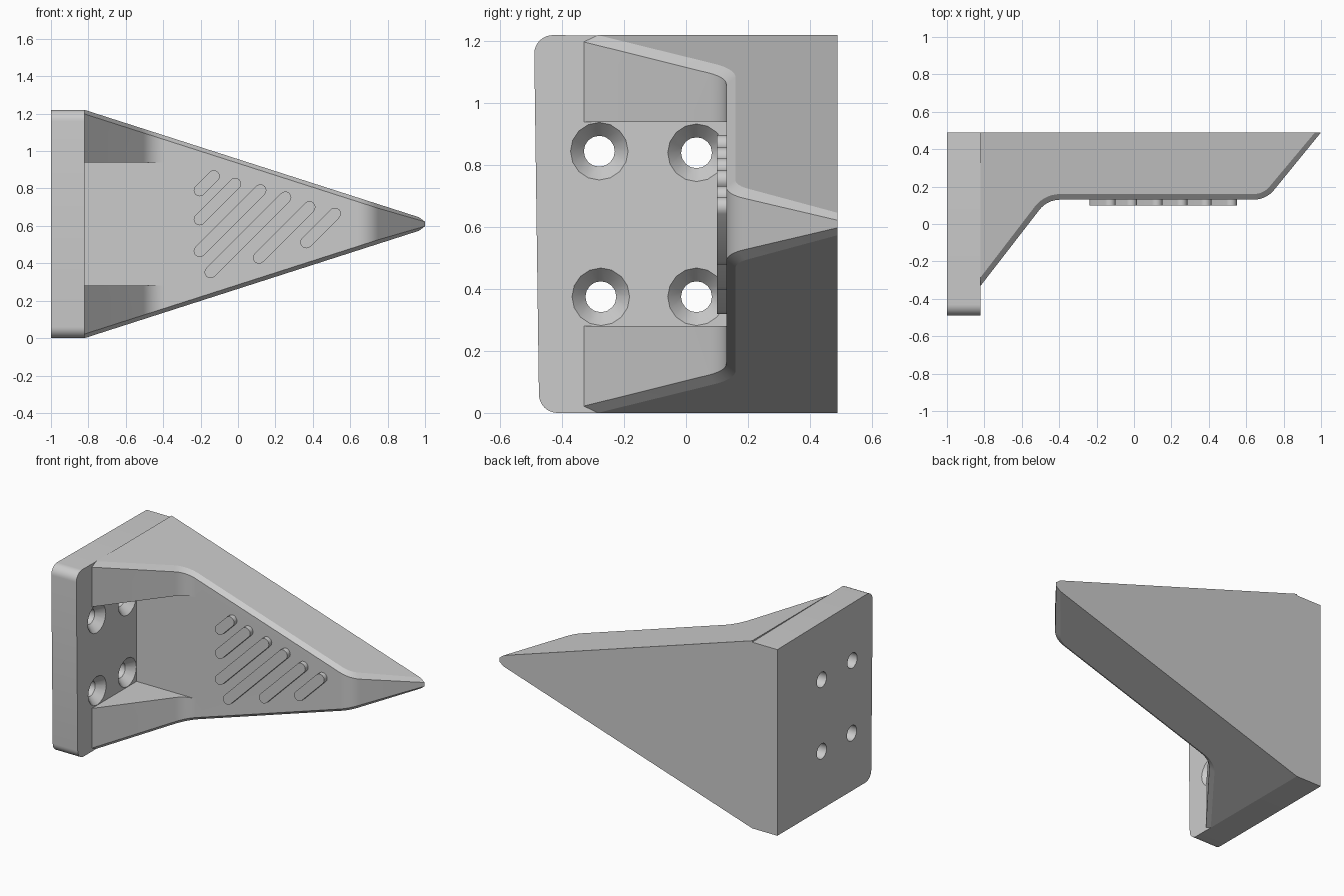
import bpy, bmesh, math
from mathutils import Vector

if "Cube" in bpy.data.objects:
    bpy.data.objects.remove(bpy.data.objects["Cube"])

grey = bpy.data.materials.new("light grey")
grey.use_nodes = True
colour = (0.6, 0.6, 0.6, 1)
grey.diffuse_color = colour
grey.node_tree.nodes["Principled BSDF"].inputs["Base Color"].default_value = colour

FACE_X, BACK_Y, MID_Z = -0.82, 0.49, 0.61
FLOOR_Y, CHAMFER = 0.13, 0.03


def make_object(name, bm):
    bmesh.ops.remove_doubles(bm, verts=bm.verts, dist=0.0001)
    bmesh.ops.recalc_face_normals(bm, faces=bm.faces)
    mesh = bpy.data.meshes.new(name)
    bm.to_mesh(mesh)
    bm.free()
    mesh.materials.append(grey)
    obj = bpy.data.objects.new(name, mesh)
    bpy.context.collection.objects.link(obj)
    return obj


def prism(name, outline, offset):
    """Extrude a planar outline along an offset."""
    bm = bmesh.new()
    face = bm.faces.new([bm.verts.new(p) for p in outline])
    moved = bmesh.ops.extrude_face_region(bm, geom=[face])["geom"]
    bmesh.ops.translate(bm, vec=offset,
                        verts=[v for v in moved if isinstance(v, bmesh.types.BMVert)])
    return make_object(name, bm)


def arc(cx, cy, r, start, end, steps):
    for i in range(steps + 1):
        a = math.radians(start + (end - start) * i / steps)
        yield cx + r * math.cos(a), cy + r * math.sin(a)


def cut(obj, cutter):
    mod = obj.modifiers.new("cut", "BOOLEAN")
    mod.operation, mod.solver, mod.object = "DIFFERENCE", "EXACT", cutter
    cutter.hide_render = True
    bpy.context.view_layer.objects.active = obj
    bpy.ops.object.modifier_apply(modifier=mod.name)
    bpy.data.objects.remove(cutter)


def smooth(obj):
    bpy.ops.object.select_all(action="DESELECT")
    obj.select_set(True)
    bpy.context.view_layer.objects.active = obj
    bpy.ops.object.shade_smooth_by_angle(angle=math.radians(28))


# Mounting plate with two rounded front corners
outline = [(BACK_Y, 0), (BACK_Y, 1.21)]
outline += arc(-0.43, 1.16, 0.06, 90, 180, 8)
outline += arc(-0.415, 0.06, 0.06, 180, 270, 8)
plate = prism("mounting_plate", [(-1, y, z) for y, z in outline], (1 + FACE_X, 0, 0))

# Four countersunk screw holes
for y, z in ((-0.28, 0.845), (0.034, 0.84), (-0.275, 0.375), (0.034, 0.375)):
    bm = bmesh.new()
    rings = []
    for x, r in ((-1.1, 0.05), (FACE_X - 0.05, 0.05), (FACE_X, 0.093), (FACE_X + 0.01, 0.093)):
        circle = list(arc(y, z, r, 0, 360, 16))[:-1]
        rings.append([bm.verts.new((x, *p)) for p in circle])
    for a, b in zip(rings, rings[1:]):
        for i in range(len(a)):
            bm.faces.new((a[i - 1], a[i], b[i], b[i - 1]))
    bm.faces.new(rings[0])
    bm.faces.new(rings[-1])
    cut(plate, make_object("screw_cutter", bm))
smooth(plate)


# Tapering arm: front profile seen from above, with a chamfered rim
def half_height(x):
    return MID_Z - 0.321 * (x - FACE_X)


slope = 52
front = [Vector((FACE_X, -0.33))]
front += [Vector(p) for p in arc(-0.395, FLOOR_Y - 0.14, 0.14, 90 + slope, 90, 8)]
front += [Vector(p) for p in arc(0.64, FLOOR_Y + 0.14, 0.14, -90, slope - 90, 8)]
front.append(Vector((1, BACK_Y)))

rim = []
for i, p in enumerate(front):
    d = front[min(i + 1, len(front) - 1)] - front[max(i - 1, 0)]
    rim.append(p + Vector((-d.y, d.x)).normalized() * CHAMFER)
rim[0] = Vector((FACE_X, front[0].y + 0.045))
rim[-1] = Vector((0.968, BACK_Y))

bm = bmesh.new()
sections = []
for f, e in zip(front, rim):
    h = half_height(e.x)
    hf = max(half_height(f.x) - 0.022, 0.012)
    half = [(e.x, BACK_Y, h), (e.x, e.y, h), (f.x, f.y, hf)]
    points = half + [(x, y, -z) for x, y, z in reversed(half)]
    sections.append([bm.verts.new((x, y, MID_Z + z)) for x, y, z in points])
for a, b in zip(sections, sections[1:]):
    for i in range(5):
        bm.faces.new((a[i], a[i + 1], b[i + 1], b[i]))
    bm.faces.new((a[5], a[0], b[0], b[5]))
bm.faces.new(sections[0])
bm.faces.new(sections[-1])
arm = make_object("tapered_arm", bm)

# Open pocket giving access to the screws
pocket = [(FACE_X - 0.05, -0.6), (-0.3, -0.6), (-0.3, FLOOR_Y), (FACE_X - 0.05, FLOOR_Y)]
cut(arm, prism("pocket_cutter", [(x, y, 0.28) for x, y in pocket], (0, 0, 0.66)))
smooth(arm)

# Raised diagonal grip ribs: lower end and run along the diagonal
ribs = ((-0.205, 0.79, 0.075), (-0.205, 0.635, 0.19), (-0.205, 0.465, 0.325),
        (-0.147, 0.352, 0.4), (0.112, 0.43, 0.27), (0.365, 0.512, 0.153))
for n, (x, z, run) in enumerate(ribs, 1):
    outline = list(arc(x, z, 0.032, 135, 315, 8))
    outline += arc(x + run, z + run, 0.032, -45, 135, 8)
    rib = prism(f"grip_rib_{n}", [(px, 0.10, pz) for px, pz in outline], (0, 0.04, 0))
    smooth(rib)
